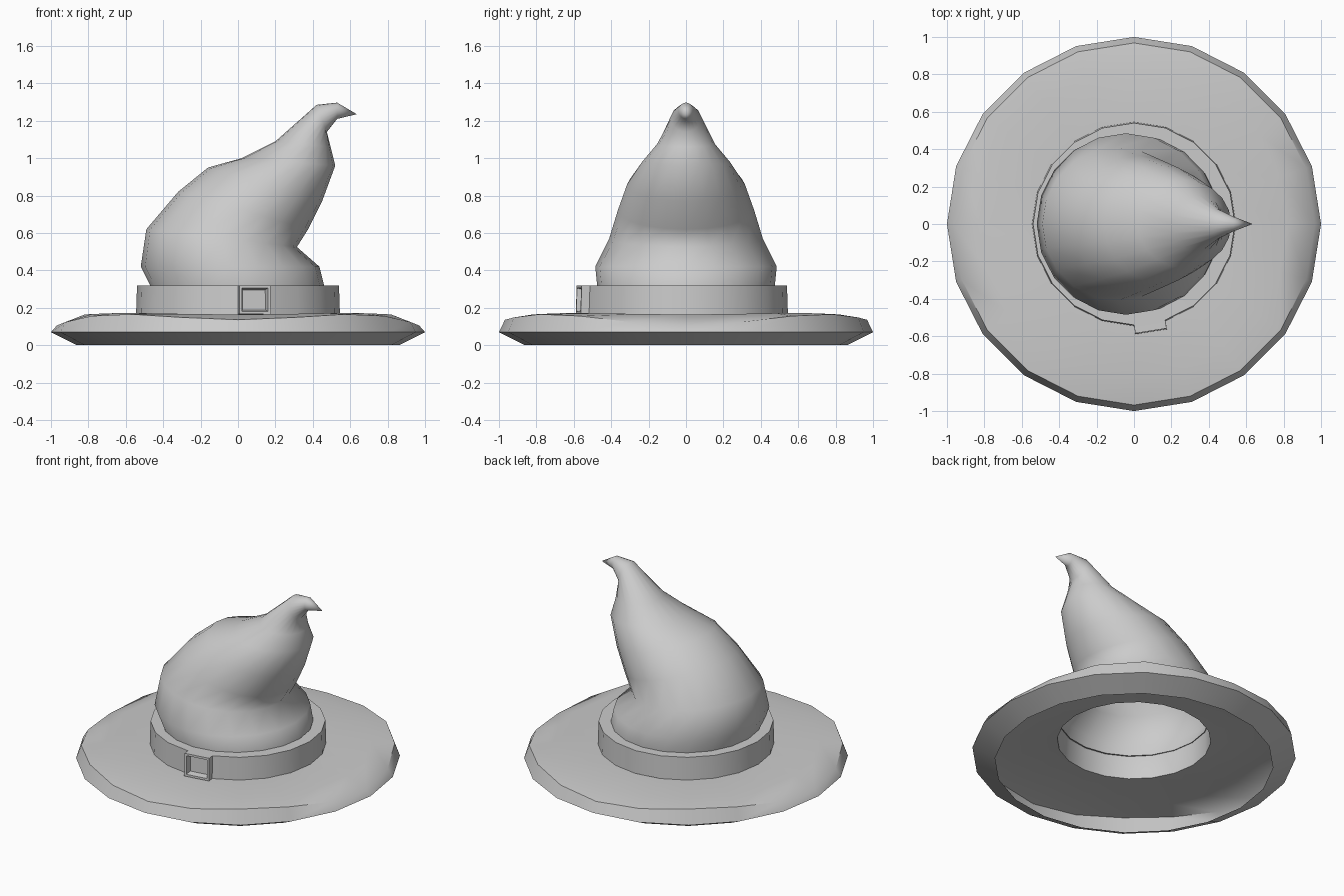
import bpy, bmesh
from math import cos, sin, pi

if "Cube" in bpy.data.objects:
    bpy.data.objects.remove(bpy.data.objects["Cube"])

N = 20


def circle(r, z, wave4=0.0, wave2=0.0):
    """Ring of N points, optionally wavy in height."""
    ring = []
    for i in range(N):
        a = 2 * pi * i / N
        ring.append((r * cos(a), r * sin(a),
                     z - wave4 * cos(4 * a) - wave2 * cos(2 * a)))
    return ring


def tilted(left, right, w):
    """Elliptical ring spanning two points of the side silhouette (x, z)."""
    cx, cz = (left[0] + right[0]) / 2, (left[1] + right[1]) / 2
    dx, dz = (right[0] - left[0]) / 2, (right[1] - left[1]) / 2
    return [(cx + dx * cos(2 * pi * i / N), w * sin(2 * pi * i / N),
             cz + dz * cos(2 * pi * i / N)) for i in range(N)]


def loft(rings, tip=None):
    bm = bmesh.new()
    loops = [[bm.verts.new(p) for p in ring] for ring in rings]
    for a, b in zip(loops, loops[1:]):
        for i in range(N):
            j = (i + 1) % N
            bm.faces.new((a[i], a[j], b[j], b[i]))
    if tip:
        t = bm.verts.new(tip)
        for i in range(N):
            bm.faces.new((loops[-1][i], loops[-1][(i + 1) % N], t))
    return bm


def finish(bm, name, angle):
    me = bpy.data.meshes.new(name)
    bm.to_mesh(me)
    bm.free()
    ob = bpy.data.objects.new(name, me)
    bpy.context.collection.objects.link(ob)
    bpy.ops.object.select_all(action='DESELECT')
    ob.select_set(True)
    bpy.context.view_layer.objects.active = ob
    bpy.ops.object.shade_smooth_by_angle(angle=angle)
    return ob


# Brim: single sheet with a wavy rim and an inward-turned lip, hollow below
brim = loft([circle(0.86, 0.0), circle(1.0, 0.07),
             circle(0.968, 0.143, 0.022, 0.015), circle(0.82, 0.168, 0.004),
             circle(0.475, 0.16)])
finish(brim, "brim", 0.9)

# Crown: slumped cone, open below, with a hooked tip
sections = [
    ((-0.475, 0.16), (0.475, 0.16), 0.475),
    ((-0.47, 0.32), (0.46, 0.32), 0.475),
    ((-0.52, 0.42), (0.435, 0.42), 0.485),
    ((-0.49, 0.62), (0.315, 0.525), 0.41),
    ((-0.32, 0.82), (0.375, 0.62), 0.365),
    ((-0.16, 0.95), (0.45, 0.77), 0.315),
    ((0.02, 1.00), (0.52, 0.96), 0.235),
    ((0.20, 1.09), (0.495, 1.06), 0.155),
    ((0.42, 1.285), (0.475, 1.14), 0.08),
    ((0.53, 1.297), (0.53, 1.21), 0.04),
]
crown = loft([tilted(*s) for s in sections], tip=(0.635, 0, 1.235))
finish(crown, "crown", pi)

# Band, with one side pulled out and inset as the buckle
band = loft([circle(0.545, 0.165), circle(0.54, 0.318), circle(0.465, 0.318)])
band.normal_update()
band.faces.ensure_lookup_table()
panel = band.faces[15]
n = panel.normal.copy()
buckle = bmesh.ops.extrude_discrete_faces(band, faces=[panel])["faces"][0]
for v in buckle.verts:
    v.co += n * 0.045
bmesh.ops.inset_individual(band, faces=[buckle], thickness=0.02)
bmesh.ops.inset_individual(band, faces=[buckle], thickness=0.012)
for v in buckle.verts:
    v.co -= n * 0.04
finish(band, "band_with_buckle", 0.5)
